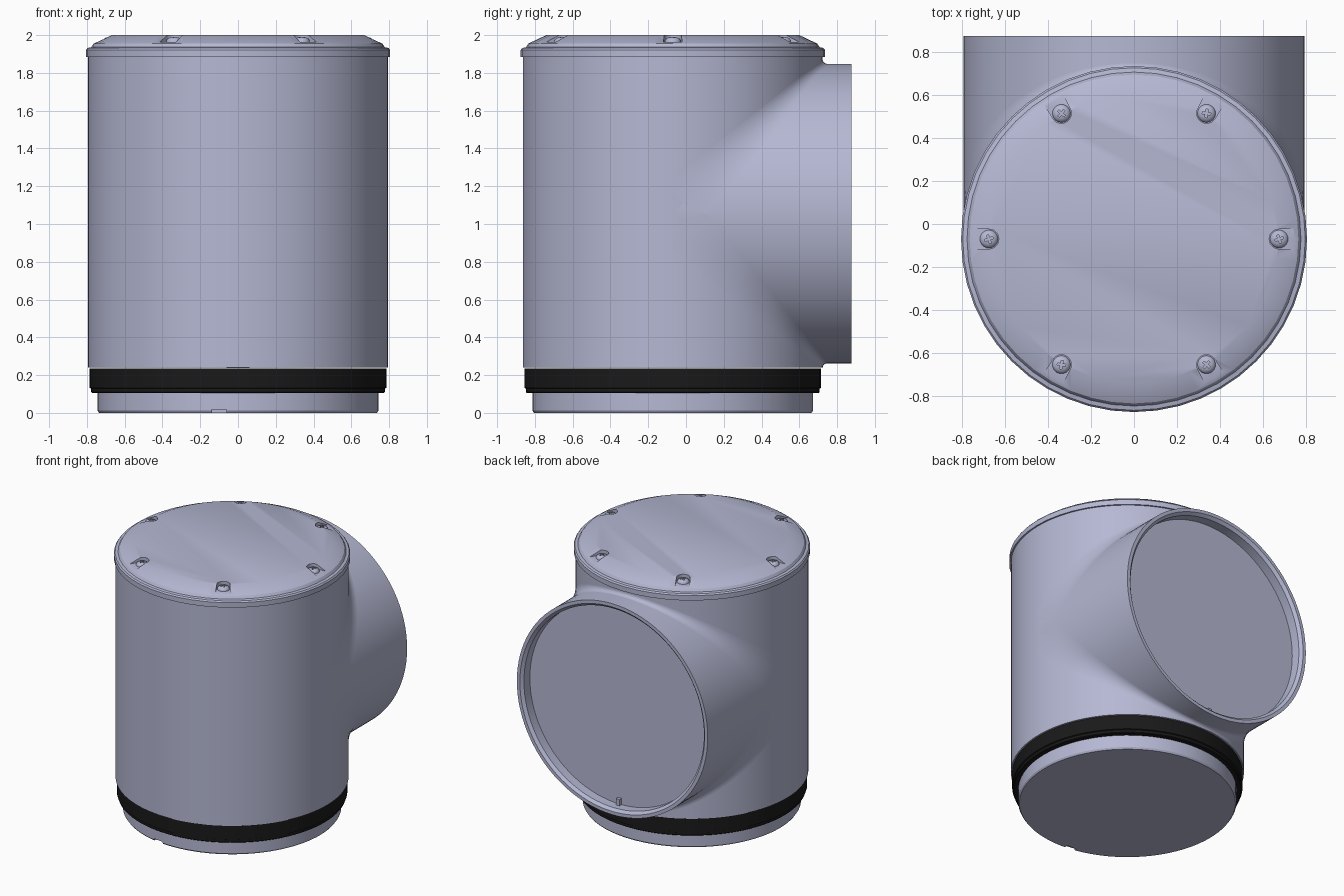
import bpy, bmesh
from math import sin, cos, pi, radians
from mathutils import Matrix, Vector

if "Cube" in bpy.data.objects:
    bpy.data.objects.remove(bpy.data.objects["Cube"], do_unlink=True)

CY = -0.07       # y of the upright axis
BZ = 1.055       # height of the branch axis
R = 0.793        # shared pipe radius
SEG = 96
UPRIGHT = Matrix.Translation((0, CY, 0))
SIDEWAYS = Matrix.Translation((0, CY, BZ)) @ Matrix.Rotation(-pi / 2, 4, 'X')


def material(name, rgb):
    m = bpy.data.materials.new(name)
    m.use_nodes = True
    m.diffuse_color = (*rgb, 1)
    bsdf = m.node_tree.nodes["Principled BSDF"]
    bsdf.inputs["Base Color"].default_value = (*rgb, 1)
    return m


GREY = material("blue grey plastic", (0.46, 0.48, 0.65))
BLACK = material("black rubber", (0.01, 0.01, 0.01))


def make_object(name, bm, mat, matrix=Matrix(), angle=32):
    bmesh.ops.recalc_face_normals(bm, faces=bm.faces)
    bm.transform(matrix)
    mesh = bpy.data.meshes.new(name)
    bm.to_mesh(mesh)
    bm.free()
    mesh.materials.append(mat)
    ob = bpy.data.objects.new(name, mesh)
    bpy.context.collection.objects.link(ob)
    smooth(ob, angle)
    return ob


def smooth(ob, angle=32):
    bpy.ops.object.select_all(action='DESELECT')
    ob.select_set(True)
    bpy.context.view_layer.objects.active = ob
    bpy.ops.object.shade_smooth_by_angle(angle=radians(angle))


def lathe(name, profile, mat, matrix=UPRIGHT, seg=SEG):
    """Revolve (radius, height) points that start and end on the axis."""
    bm = bmesh.new()
    rings = [[bm.verts.new((r * cos(2 * pi * k / seg), r * sin(2 * pi * k / seg), z))
              for k in range(seg)] for r, z in profile[1:-1]]
    for a, b in zip(rings, rings[1:]):
        for k in range(seg):
            j = (k + 1) % seg
            bm.faces.new((a[k], a[j], b[j], b[k]))
    bm.faces.new(rings[0][::-1])
    bm.faces.new(rings[-1])
    return make_object(name, bm, mat, matrix)


def add_box(bm, size, matrix):
    bmesh.ops.create_cube(bm, size=1, matrix=matrix @ Matrix.Diagonal((*size, 1)))


def cut(ob, bm):
    """Subtract the shapes in bm from an object."""
    cutter = make_object("cutter", bm, GREY)
    cutter.hide_render = True
    mod = ob.modifiers.new("cut", 'BOOLEAN')
    mod.operation = 'DIFFERENCE'
    mod.solver = 'EXACT'
    mod.object = cutter
    bpy.context.view_layer.objects.active = ob
    bpy.ops.object.modifier_apply(modifier="cut")
    bpy.data.objects.remove(cutter, do_unlink=True)
    smooth(ob)


# Main pipe and side branch with a recessed end plate
lathe("main_pipe", [(0, .24), (R, .24), (R, 1.89), (0, 1.89)], GREY)
lathe("side_branch", [(0, 0), (R, 0), (R, .945), (R - .025, .945), (R - .045, .925),
                      (R - .045, .855), (0, .855)], GREY, SIDEWAYS)

# Blend between main pipe and branch, wider towards the sides
bm = bmesh.new()
STEPS = 8
for side in (1, -1):
    rows = []
    for k in range(SEG // 2 + 1):
        t = 2 * pi * k / SEG
        h = R * sin(t)
        r = 0.025 + 0.16 * (1 - sin(t))
        rows.append([bm.verts.new((R * cos(t), CY + h + r - r * cos(a),
                                   BZ + side * (h + r - r * sin(a))))
                     for a in [pi / 2 * i / STEPS for i in range(STEPS + 1)]])
    for a, b in zip(rows, rows[1:]):
        for i in range(STEPS):
            bm.faces.new((a[i], a[i + 1], b[i + 1], b[i]))
    # recalculated normals are checked against the outward direction below
blend = make_object("branch_blend", bm, GREY, angle=60)
for side in (1, -1):
    faces = [p for p in blend.data.polygons if (p.center.z - BZ) * side > 0]
    if sum(p.normal.z * side + p.normal.y for p in faces) < 0:
        for p in faces:
            p.flip()
blend.data.update()

# Rubber seal and spigot at the bottom
lathe("rubber_seal", [(0, .105), (.772, .105), (.777, .11), (.777, .128), (.785, .132),
                      (.785, .236), (0, .236)], BLACK)
spigot = lathe("spigot", [(0, 0), (.735, 0), (.743, .012), (.743, .12), (0, .12)], GREY)
notch = bmesh.new()
add_box(notch, (.08, .06, .036), Matrix.Translation((-.1, CY - .735, 0)))
cut(spigot, notch)

# Small tab at the foot of the branch end plate
bm = bmesh.new()
add_box(bm, (.03, .03, .05), Matrix.Translation((0, CY + .865, BZ - .725)))
make_object("end_plate_tab", bm, GREY)

# Lid with six screw pockets
lid = lathe("lid", [(0, 1.885), (.805, 1.885), (.805, 1.922), (.797, 1.932), (.777, 1.936),
                    (.765, 1.955), (.67, 2), (0, 2)], GREY, seg=48)
SPOTS = [UPRIGHT @ Matrix.Rotation(k * pi / 3, 4, 'Z') @ Matrix.Translation((.675, 0, 0))
         for k in range(6)]
FLOOR = 1.964
pockets = bmesh.new()
for spot in SPOTS:
    outline = [Vector((.046 * cos(a), .046 * sin(a), FLOOR))
               for a in [pi / 2 + pi * i / 12 for i in range(13)]]
    outline += [Vector((.12, -.052, FLOOR)), Vector((.12, .052, FLOOR))]
    face = pockets.faces.new([pockets.verts.new(spot @ p) for p in outline])
    top = bmesh.ops.extrude_face_region(pockets, geom=[face])
    bmesh.ops.translate(pockets, vec=(0, 0, .1),
                        verts=[v for v in top["geom"] if isinstance(v, bmesh.types.BMVert)])
cut(lid, pockets)

# Domed screws with cross recesses
for k, spot in enumerate(SPOTS):
    screw = lathe(f"screw_{k + 1}", [(0, FLOOR - .01), (.042, FLOOR - .01), (.042, FLOOR + .006),
                                     (.036, FLOOR + .016), (.024, FLOOR + .023),
                                     (.01, FLOOR + .026), (0, FLOOR + .026)],
                  GREY, spot, 24)
    cross = bmesh.new()
    at = spot @ Matrix.Translation((0, 0, FLOOR + .025)) @ Matrix.Rotation(pi / 9, 4, 'Z')
    corners = [(.02, .005), (.005, .005), (.005, .02), (-.005, .02)]
    outline = [Matrix.Rotation(q * pi / 2, 4, 'Z') @ Vector((x, y, -.01))
               for q in range(4) for x, y in corners[:3]]
    face = cross.faces.new([cross.verts.new(at @ p) for p in outline])
    top = bmesh.ops.extrude_face_region(cross, geom=[face])
    bmesh.ops.translate(cross, vec=(0, 0, .03),
                        verts=[v for v in top["geom"] if isinstance(v, bmesh.types.BMVert)])
    cut(screw, cross)
